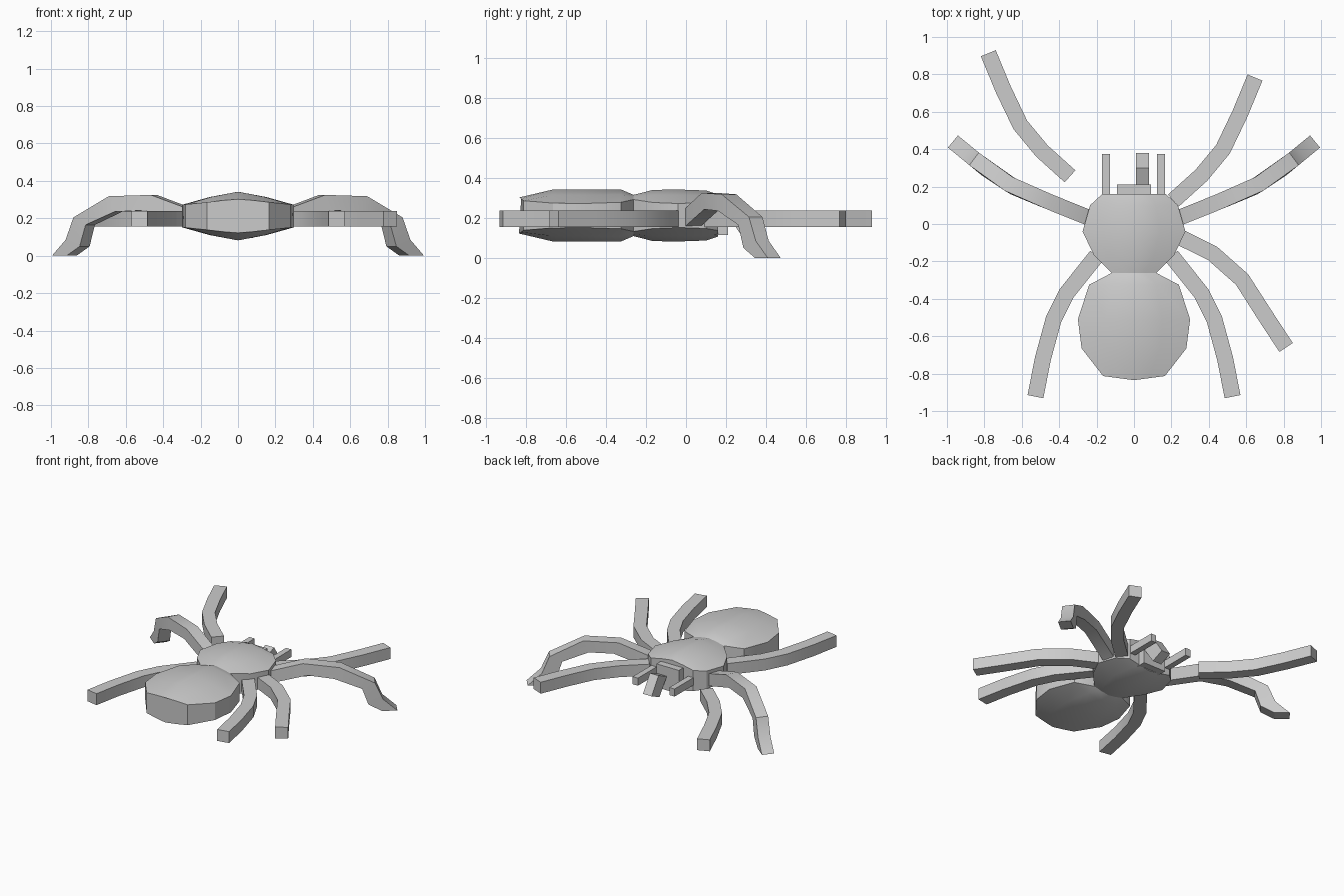
import bpy
from mathutils import Vector

if "Cube" in bpy.data.objects:
    bpy.data.objects.remove(bpy.data.objects["Cube"])


def make(name, verts, faces, smooth=False):
    me = bpy.data.meshes.new(name)
    me.from_pydata([tuple(v) for v in verts], [], faces)
    ob = bpy.data.objects.new(name, me)
    bpy.context.collection.objects.link(ob)
    bpy.ops.object.select_all(action='DESELECT')
    bpy.context.view_layer.objects.active = ob
    ob.select_set(True)
    bpy.ops.object.mode_set(mode='EDIT')
    bpy.ops.mesh.select_all(action='SELECT')
    bpy.ops.mesh.normals_make_consistent(inside=False)
    bpy.ops.object.mode_set(mode='OBJECT')
    if smooth:
        bpy.ops.object.shade_smooth_by_angle(angle=0.5)
    return ob


def skin(name, rings, smooth=False):
    """Join rings of equal length into a closed tube."""
    n = len(rings[0])
    verts = [v for r in rings for v in r]
    faces = [(i * n + j, i * n + (j + 1) % n, (i + 1) * n + (j + 1) % n, (i + 1) * n + j)
             for i in range(len(rings) - 1) for j in range(n)]
    faces += [tuple(range(n)), tuple(range(len(verts) - n, len(verts)))]
    return make(name, verts, faces, smooth)


def body(name, rows):
    """Rows of y, half width, ridge half height, rim half height, bulge in y."""
    rings = []
    for y, w, ridge, rim, bulge in rows:
        mid = rim + (ridge - rim) * 0.6
        cols = [(-w, rim, 0), (-w / 2, mid, bulge / 2), (0, ridge, bulge),
                (w / 2, mid, bulge / 2), (w, rim, 0)]
        rings.append([(x, y + b, 0.212 + h) for x, h, b in cols] +
                     [(x, y + b, 0.212 - h) for x, h, b in reversed(cols)])
    return skin(name, rings, True)


def sides(path, half):
    """Horizontal sideways vectors along a path."""
    out = []
    for i in range(len(path)):
        a, b = Vector(path[max(i - 1, 0)]), Vector(path[min(i + 1, len(path) - 1)])
        d = (b - a).normalized()
        out.append(Vector((-d.y, d.x, 0)) * half)
    return out


def flat_leg(name, path, sx=1, dx=0, dy=0):
    rings = []
    for (x, y), s in zip(path, sides(path, 0.043)):
        p = Vector((x, y, 0))
        ring = [p + s, p - s, p - s, p + s]
        rings.append([(sx * v.x + dx, v.y + dy, z)
                      for v, z in zip(ring, (0.155, 0.155, 0.238, 0.238))])
    skin(name, rings, True)


def box(name, x0, x1, y0, y1, z0, z1):
    skin(name, [[(x, y0, z0), (x, y1, z0), (x, y1, z1), (x, y0, z1)] for x in (x0, x1)])


# Body
body("thorax", [(0.16, 0.17, 0.105, 0.075, 0), (0.10, 0.235, 0.125, 0.065, 0),
                (-0.04, 0.275, 0.13, 0.06, 0), (-0.165, 0.215, 0.128, 0.065, 0),
                (-0.262, 0.12, 0.103, 0.08, 0)])
body("abdomen", [(-0.262, 0.12, 0.103, 0.08, 0), (-0.325, 0.24, 0.13, 0.066, 0),
                 (-0.51, 0.30, 0.13, 0.06, 0), (-0.665, 0.28, 0.13, 0.062, 0),
                 (-0.813, 0.165, 0.09, 0.074, -0.022)])

# Flat legs
front = [(0.21, 0.125), (0.36, 0.26), (0.476, 0.40), (0.567, 0.59), (0.647, 0.783)]
third = [(0.245, -0.07), (0.42, -0.157), (0.578, -0.297), (0.695, -0.48), (0.813, -0.66)]
rear = [(0.2, -0.17), (0.36, -0.37), (0.43, -0.51), (0.487, -0.72), (0.527, -0.923)]
flat_leg("front_leg_right", front)
flat_leg("front_leg_left", front, -1, -0.132, 0.13)
flat_leg("third_leg_right", third)
flat_leg("rear_leg_right", rear)
flat_leg("rear_leg_left", rear, -1)

# Arched legs: plan path, then x and z of top and underside
plan = [(0.24, 0.033), (0.63, 0.19), (0.76, 0.27), (0.968, 0.441)]


def plan_y(x):
    for (x0, y0), (x1, y1) in zip(plan, plan[1:]):
        if x <= x1:
            break
    return y0 + (y1 - y0) * (x - x0) / (x1 - x0)


top = [(0.25, 0.25), (0.45, 0.325), (0.67, 0.318), (0.855, 0.205), (0.895, 0.085), (0.968, 0)]
under = [(0.25, 0.16), (0.48, 0.243), (0.64, 0.235), (0.79, 0.165), (0.82, 0.05), (0.89, 0)]
for sx, side in ((1, "right"), (-1, "left")):
    rings = []
    off = sides([(x, plan_y(x)) for x, z in top], 0.042)
    for (xt, zt), (xb, zb), s in zip(top, under, off):
        t, b = Vector((xt, plan_y(xt), zt)), Vector((xb, plan_y(xb), zb))
        rings.append([(sx * v.x, v.y, v.z) for v in (t + s, t - s, b - s, b + s)])
    skin("arched_leg_" + side, rings, True)

# Head, feelers and the single fang
box("head", -0.09, 0.09, 0.12, 0.21, 0.115, 0.285)
for x, side in ((0.145, "right"), (-0.15, "left")):
    skin("feeler_" + side, [[(x - 0.021, y, 0.18), (x + 0.021, y, 0.18),
                             (x + 0.021, y, 0.235), (x - 0.021, y, 0.235)]
                            for y in (0.14, 0.375)])
fang = [(0.205, 0.215), (0.30, 0.255), (0.38, 0.135), (0.29, 0.095)]
skin("fang", [[(x, y, z) for y, z in fang] for x in (0.01, 0.08)])
